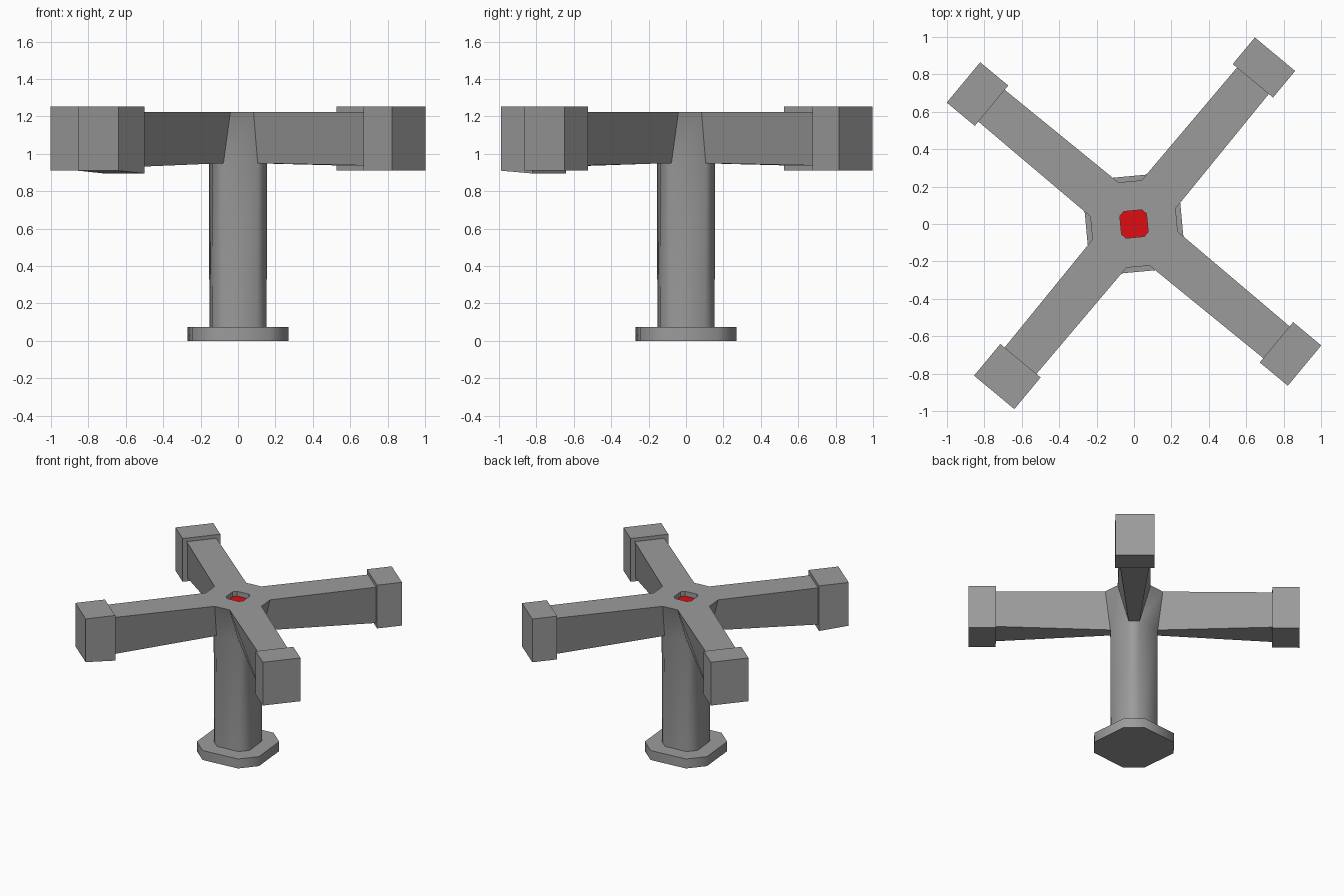
import bpy, bmesh, math
from mathutils import Vector, Matrix

cube = bpy.data.objects.get("Cube")
if cube:
    bpy.data.objects.remove(cube, do_unlink=True)


def material(name, rgb):
    m = bpy.data.materials.new(name)
    m.use_nodes = True
    m.diffuse_color = (*rgb, 1)
    m.node_tree.nodes["Principled BSDF"].inputs["Base Color"].default_value = (*rgb, 1)
    return m


GREY = material("plain_grey", (0.33, 0.33, 0.33))
RED = material("signal_red", (0.72, 0.004, 0.006))
TURN = math.radians(50.3)
# Per arm: inner and outer radius of the end block, inner underside of block, underside of arm end
ARMS = [(0.995, 1.18, 0.91, 0.937), (0.99, 1.185, 0.91, 0.937),
        (0.95, 1.17, 0.895, 0.93), (0.99, 1.185, 0.91, 0.937)]


def finish(name, bm):
    bmesh.ops.recalc_face_normals(bm, faces=bm.faces[:])
    mesh = bpy.data.meshes.new(name)
    bm.to_mesh(mesh)
    bm.free()
    mesh.materials.append(GREY)
    mesh.materials.append(RED)
    obj = bpy.data.objects.new(name, mesh)
    bpy.context.collection.objects.link(obj)
    return obj


def spot(k, along, side, z):
    """Point given along and across the direction of arm k."""
    return Matrix.Rotation(TURN + k * math.pi / 2, 3, "Z") @ Vector((along, side, z))


def ring(bm, along, side, z):
    """Chamfered square whose cut corners face the arms."""
    return [bm.verts.new(spot(k, along, s * side, z)) for k in range(4) for s in (-1, 1)]


def bridge(bm, low, high, skip_corners=False):
    n = len(low)
    for i in range(n):
        if skip_corners and i % 2 == 0:
            continue
        j = (i + 1) % n
        bm.faces.new((low[i], low[j], high[j], high[i]))


# Pedestal: foot plate, column and flared hub with a recess in its top
bm = bmesh.new()
foot_low = ring(bm, 0.285, 0.078, 0)
foot_top = ring(bm, 0.285, 0.078, 0.075)
col_low = ring(bm, 0.166, 0.039, 0.075)
col_top = ring(bm, 0.17, 0.04, 0.95)
hub_top = ring(bm, 0.206, 0.118, 1.223)
hole_top = ring(bm, 0.085, 0.016, 1.223)
hole_low = ring(bm, 0.085, 0.016, 1.185)
bm.faces.new(foot_low)
bridge(bm, foot_low, foot_top)
bridge(bm, foot_top, col_low)
bridge(bm, col_low, col_top)
bridge(bm, col_top, hub_top, skip_corners=True)
bridge(bm, hub_top, hole_top)
bridge(bm, hole_top, hole_low)
bm.faces.new(hole_low).material_index = 1

# Arms grow out of the open hub corners, their undersides widening outwards
for k, (inner, outer, block_z, arm_z) in enumerate(ARMS):
    a, b = 2 * k, 2 * k + 1
    root = [col_top[a], col_top[b], hub_top[b], hub_top[a]]
    tip = [bm.verts.new(spot(k, inner + 0.05, s * 0.11, z))
           for s, z in ((-1, arm_z), (1, arm_z), (1, 1.223), (-1, 1.223))]
    bridge(bm, root, tip)
    bm.faces.new(tip)

# Column and foot corners stay soft, every other steep edge is crisp
bmesh.ops.recalc_face_normals(bm, faces=bm.faces[:])
for f in bm.faces:
    f.smooth = True
for e in bm.edges:
    p, q = (v.co for v in e.verts)
    upright = abs(p.z - q.z) > 0.05 and max(p.z, q.z) < 0.96 and max(p.xy.length, q.xy.length) < 0.4
    e.smooth = upright or e.calc_face_angle(0) < math.radians(20)
finish("pedestal_with_arms", bm)

# End blocks
for k, (inner, outer, block_z, arm_z) in enumerate(ARMS):
    bm = bmesh.new()
    faces = []
    for r, low in ((inner, block_z), (outer, 0.91)):
        faces.append([bm.verts.new(spot(k, r, s * 0.14, z))
                      for s, z in ((-1, low), (1, low), (1, 1.252), (-1, 1.252))])
    bridge(bm, *faces)
    for f in faces:
        bm.faces.new(f)
    finish(f"end_block_{k + 1}", bm)
